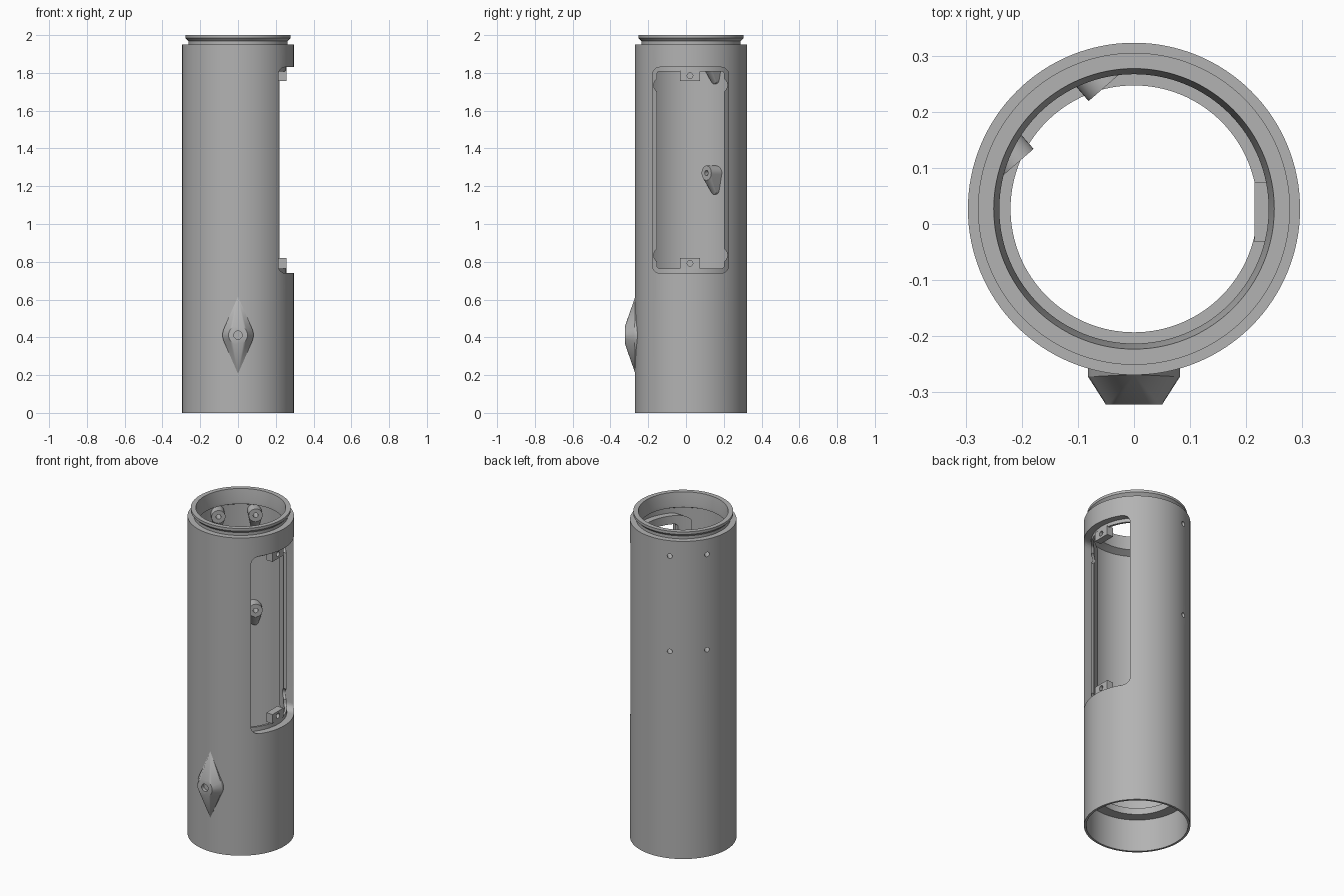
import bpy, bmesh, math
from mathutils import Vector

if "Cube" in bpy.data.objects:
    bpy.data.objects.remove(bpy.data.objects["Cube"], do_unlink=True)

CY = 0.027                      # tube axis offset in y
AXIS = Vector((0, CY, 0))
X, Y, Z = Vector((1, 0, 0)), Vector((0, 1, 0)), Vector((0, 0, 1))

grey = bpy.data.materials.new("plain grey")
grey.use_nodes = True
COLOUR = (0.45, 0.45, 0.45, 1)
grey.diffuse_color = COLOUR
grey.node_tree.nodes["Principled BSDF"].inputs["Base Color"].default_value = COLOUR


def add(name, bm):
    bmesh.ops.recalc_face_normals(bm, faces=bm.faces)
    mesh = bpy.data.meshes.new(name)
    bm.to_mesh(mesh)
    bm.free()
    mesh.materials.append(grey)
    ob = bpy.data.objects.new(name, mesh)
    bpy.context.collection.objects.link(ob)
    return ob


def lathe(name, profile, segs=128):
    """Closed (radius, z) profile turned about the tube axis."""
    bm = bmesh.new()
    rings = []
    for i in range(segs):
        a = math.tau * i / segs
        rings.append([bm.verts.new((r * math.cos(a), CY + r * math.sin(a), z)) for r, z in profile])
    n = len(profile)
    for i in range(segs):
        a, b = rings[i], rings[(i + 1) % segs]
        for j in range(n):
            k = (j + 1) % n
            bm.faces.new((a[j], b[j], b[k], a[k]))
    return add(name, bm)


def circle(centre, u, v, r, n=32):
    return [centre + r * (u * math.cos(math.tau * i / n) + v * math.sin(math.tau * i / n)) for i in range(n)]


def hull(name, points):
    bm = bmesh.new()
    for p in points:
        bm.verts.new(p)
    out = bmesh.ops.convex_hull(bm, input=bm.verts)
    loose = [g for g in out["geom_interior"] if isinstance(g, bmesh.types.BMVert)]
    bmesh.ops.delete(bm, geom=loose, context="VERTS")
    bmesh.ops.dissolve_limit(bm, angle_limit=0.01, verts=bm.verts, edges=bm.edges)
    return add(name, bm)


def rod(name, start, end, u, v, r):
    return hull(name, circle(start, u, v, r) + circle(end, u, v, r))


def slab(name, half_y, z0, z1, corner, x0=0.1, x1=0.5):
    """Rounded rectangle in y and z, extruded along x."""
    pts = []
    for x in (x0, x1):
        for y in (-half_y + corner, half_y - corner):
            for z in (z0 + corner, z1 - corner):
                pts += circle(Vector((x, CY - 0.003 + y, z)), Y, Z, corner, 24)
    return hull(name, pts)


def boolean(ob, cutter, mode="DIFFERENCE"):
    mod = ob.modifiers.new("cut", "BOOLEAN")
    mod.operation, mod.object, mod.solver = mode, cutter, "EXACT"
    bpy.context.view_layer.objects.active = ob
    bpy.ops.object.modifier_apply(modifier=mod.name)


helpers = []


def helper(ob):
    ob.hide_render = True
    helpers.append(ob)
    return ob


# Tube with flanged neck, thin wall and an inner ledge near the bottom
tube = lathe("tube", [
    (0.296, 0), (0.296, 1.95), (0.262, 1.95), (0.262, 1.968), (0.278, 1.984), (0.278, 2.0),
    (0.25, 2.0), (0.24, 1.93), (0.24, 1.91), (0.28, 1.89), (0.28, 0.24),
    (0.22, 0.24), (0.22, 0.2), (0.283, 0.2), (0.283, 0)])

# Window frame, a thicker arc behind the opening
frame = lathe("window_frame", [(0.288, 0.71), (0.288, 1.86), (0.243, 1.86), (0.243, 0.71)])
boolean(frame, helper(slab("frame_bounds", 0.222, 0.71, 1.86, 0.04)), "INTERSECT")

# Lid recess follows the tube's curve; the opening goes through
recess = helper(lathe("recess", [(0.256, 0.6), (0.4, 0.6), (0.4, 1.9), (0.256, 1.9)]))
boolean(recess, helper(slab("recess_bounds", 0.202, 0.74, 1.83, 0.04)), "INTERSECT")
opening = helper(slab("opening", 0.178, 0.765, 1.808, 0.015))
boolean(tube, helper(slab("wall_cut", 0.202, 0.74, 1.83, 0.04)))
boolean(frame, recess)
boolean(frame, opening)
for side in (-1, 1):
    for z in (0.835, 1.735):
        p = Vector((0.1, CY - 0.003 + side * 0.155, z))
        boolean(frame, helper(rod("clip_notch", p, p + X * 0.4, Y, Z, 0.04)))

# Screw tabs at the top and bottom of the window
tabs = []
for label, z in (("lower", 0.792), ("upper", 1.785)):
    c = Vector((0.236, 0.021, z))
    tab = hull(label + "_screw_tab", [c + Vector((sx * 0.021, sy * 0.053, sz * 0.028))
                                      for sx in (-1, 1) for sy in (-1, 1) for sz in (-1, 1)])
    boolean(tab, helper(rod("tab_hole", c - X * 0.1, c + X * 0.1, Y, Z, 0.015)))
    tabs.append(tab)

# Inner screw bosses: two parallel columns with tapered tails
angle = math.radians(131)
d = Vector((math.cos(angle), math.sin(angle), 0))
p = Vector((-d.y, d.x, 0))
core = helper(lathe("core", [(0.001, 0.5), (0.288, 0.5), (0.288, 1.94), (0.001, 1.94)]))
bosses = []
for side in (-1, 1):
    for z in (1.27, 1.855):
        base = AXIS + p * side * 0.104 + Z * z
        pts = circle(base + d * 0.198, p, Z, 0.039) + circle(base + d * 0.33, p, Z, 0.039)
        for depth in (0.25, 0.33):
            pts += circle(base + d * depth - Z * 0.092, p, Z, 0.022)
        boss = hull("screw_boss", pts)
        boolean(boss, core, "INTERSECT")
        hole = helper(rod("boss_hole", base + d * 0.1, base + d * 0.4, p, Z, 0.014))
        boolean(boss, hole)
        boolean(tube, hole)
        bosses.append(boss)

# Diamond-shaped stud on the front, with a screw hole
c = Vector((0, 0, 0.412))
pts = circle(c - Y * 0.322, X, Z, 0.05) + circle(c - Y * 0.272, X, Z, 0.082)
pts += circle(c - Y * 0.25, X, Z, 0.082)
pts += [c + Vector((0, y, s * 0.205)) for y in (-0.268, -0.25) for s in (-1, 1)]
stud = hull("front_stud", pts)
boolean(stud, helper(rod("stud_hole", c - Y * 0.4, c - Y * 0.3, X, Z, 0.022)))

# Shading and removal of cutters
for ob in helpers:
    bpy.data.objects.remove(ob, do_unlink=True)
bpy.ops.object.select_all(action="DESELECT")
for ob in [tube, frame, stud] + tabs + bosses:
    ob.select_set(True)
    bpy.context.view_layer.objects.active = ob
bpy.ops.object.shade_smooth_by_angle(angle=math.radians(25))
